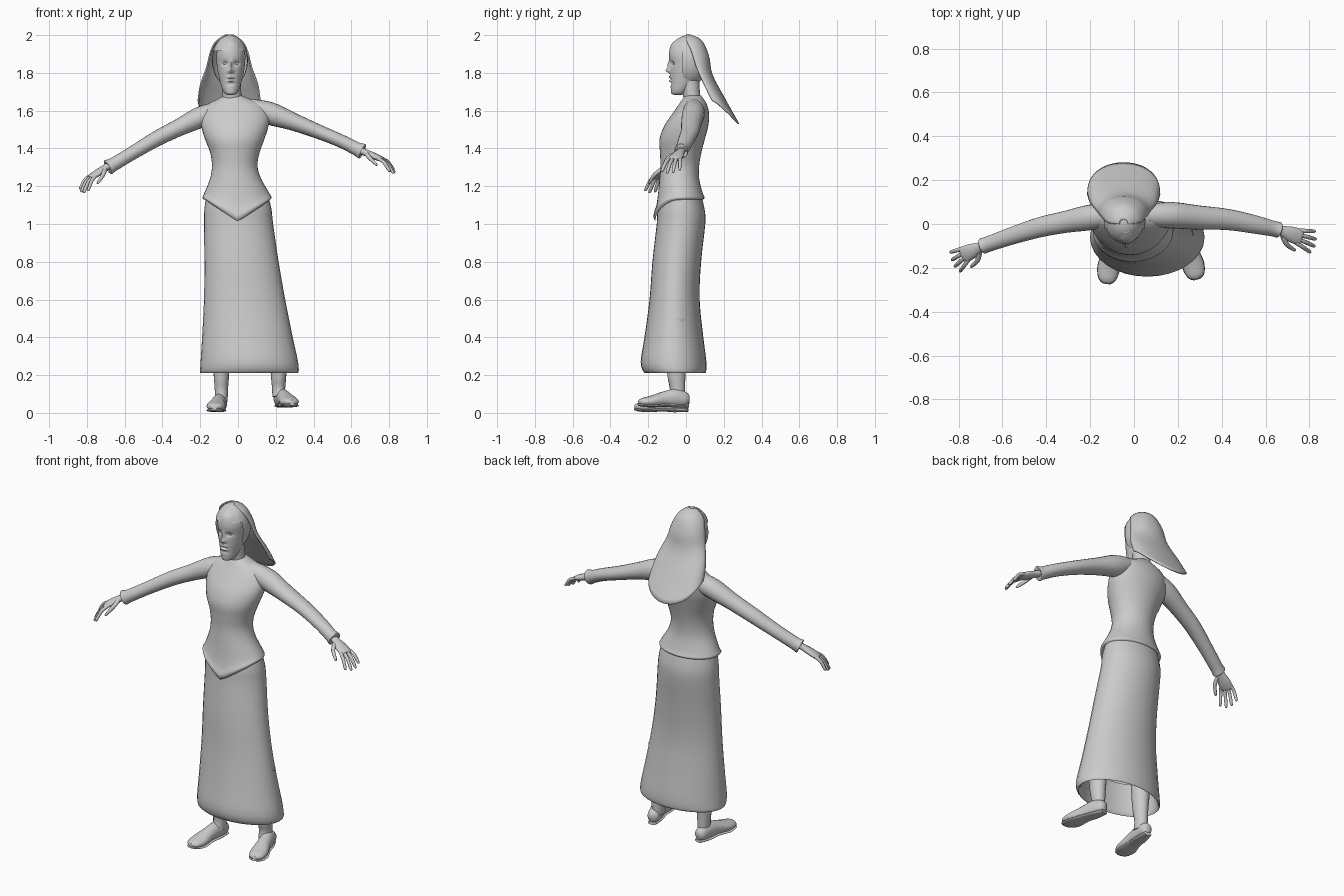
import bpy, bmesh, math
from mathutils import Vector as V

if "Cube" in bpy.data.objects:
    bpy.data.objects.remove(bpy.data.objects["Cube"])

grey = bpy.data.materials.new("light_grey")
grey.diffuse_color = (0.6, 0.6, 0.6, 1)
grey.use_nodes = True
grey.node_tree.nodes["Principled BSDF"].inputs["Base Color"].default_value = grey.diffuse_color


def finish(name, bm, angle=50):
    bmesh.ops.recalc_face_normals(bm, faces=bm.faces)
    me = bpy.data.meshes.new(name)
    bm.to_mesh(me)
    bm.free()
    me.materials.append(grey)
    ob = bpy.data.objects.new(name, me)
    bpy.context.collection.objects.link(ob)
    bpy.ops.object.select_all(action='DESELECT')
    ob.select_set(True)
    bpy.context.view_layer.objects.active = ob
    bpy.ops.object.shade_smooth_by_angle(angle=math.radians(angle))
    return ob


def smooth_path(keys, sub):
    """Catmull-Rom interpolation through tuples of vectors."""
    out = []
    for i in range(len(keys) - 1):
        q = [keys[max(i - 1, 0)], keys[i], keys[i + 1], keys[min(i + 2, len(keys) - 1)]]
        for s in range(sub):
            t = s / sub
            out.append(tuple(0.5 * (2 * b + (c - a) * t + (2 * a - 5 * b + 4 * c - d) * t * t
                                    + (3 * b - a - 3 * c + d) * t ** 3)
                             for a, b, c, d in zip(*q)))
    return out + [keys[-1]]


def loft(name, keys, n=24, sub=4, caps=(True, True), warp=None):
    """Skin ellipses given as (centre, half axis, half axis)."""
    bm = bmesh.new()
    rows = []
    for c, u, v in smooth_path(keys, sub):
        row = []
        for k in range(n):
            a = 2 * math.pi * k / n
            p = c + u * math.cos(a) + v * math.sin(a)
            row.append(bm.verts.new(warp(p) if warp else p))
        rows.append(row)
    for a, b in zip(rows, rows[1:]):
        for k in range(n):
            bm.faces.new((a[k], a[(k + 1) % n], b[(k + 1) % n], b[k]))
    for flag, row in zip(caps, (rows[0], rows[-1])):
        if flag:
            bm.faces.new(row)
    return finish(name, bm)


def level(z, x0, x1, y0, y1):
    """Horizontal ellipse from its extents."""
    return (V(((x0 + x1) / 2, (y0 + y1) / 2, z)), V(((x1 - x0) / 2, 0, 0)), V((0, (y1 - y0) / 2, 0)))


def tube(name, pts, side, n=16, sub=4, caps=(True, True)):
    """Limb along (point, half width, half height); side is the width direction."""
    ps = [V(p[0]) for p in pts]
    keys = []
    for i, (p, w, h) in enumerate(pts):
        t = (ps[min(i + 1, len(ps) - 1)] - ps[max(i - 1, 0)]).normalized()
        s = V(side)
        s = (s - t * s.dot(t)).normalized()
        keys.append((ps[i], s * w, t.cross(s) * h))
    return loft(name, keys, n, sub, caps)


# Skirt: open cone with a rolled hem, slightly higher on one side
def hem_tilt(p):
    k = max(0, 1 - p.z / 0.5)
    return V((p.x, p.y, p.z + k * 0.08 * (p.x - 0.06)))


loft("skirt", [level(*r) for r in [
    (1.17, -.165, .155, -.13, .075), (1.08, -.178, .177, -.15, .098), (1.0, -.18, .186, -.155, .102),
    (.8, -.178, .215, -.178, .08), (.6, -.18, .25, -.193, .072), (.4, -.19, .29, -.22, .092),
    (.27, -.198, .318, -.24, .108), (.215, -.2, .32, -.222, .105), (.235, -.185, .3, -.205, .09),
    (.4, -.17, .27, -.195, .075)]],
    32, 3, (False, False))


# Bodice: hem dips to a point at the front
def hem_point(p):
    if p.z < 1.2:
        k = (1.2 - p.z) / 0.06
        front = max(0, -p.y / 0.16)
        p = V((p.x, p.y - .012 * k * front, p.z - 0.1 * k * min(1, front * 1.6) * max(0, 1 - abs(p.x) / 0.18)))
    return p


loft("bodice", [level(*r) for r in [
    (1.13, -.18, .17, -.15, .09), (1.14, -.188, .178, -.16, .098), (1.165, -.178, .166, -.148, .088),
    (1.24, -.148, .122, -.14, .07), (1.31, -.138, .103, -.135, .07), (1.38, -.148, .115, -.138, .082),
    (1.45, -.175, .14, -.14, .1), (1.52, -.195, .162, -.115, .118), (1.58, -.195, .165, -.075, .122),
    (1.63, -.165, .135, -.04, .112), (1.66, -.11, .07, -.02, .095), (1.68, -.075, .02, -.005, .08)]],
    36, 4, (False, True), hem_point)

# Neck
loft("neck", [level(*r) for r in [(1.6, -.1, .03, -.01, .09), (1.68, -.082, .018, -.015, .075),
                                  (1.78, -.085, .015, -.04, .07)]])

# Head with brow, nose, eye sockets, lips and chin raised on the front
HX = -.038


def face_shape(p):
    if p.y > -.02:
        return p
    dx, z = p.x - HX, p.z

    def bump(cx, cz, rx, rz):
        return math.exp(-((abs(dx) - cx) / rx) ** 2 - ((z - cz) / rz) ** 2)
    y = p.y
    y -= .022 * bump(0, 1.812, .011, .012) + .014 * bump(0, 1.84, .008, .022)
    y -= .006 * bump(.012, 1.808, .007, .008)
    y += .013 * bump(.03, 1.85, .015, .011)
    y -= .009 * bump(0, 1.778, .02, .006) + .009 * bump(0, 1.758, .017, .006)
    y += .008 * bump(0, 1.767, .018, .004) + .005 * bump(0, 1.742, .025, .007)
    return V((p.x, y, z))


loft("head", [level(z, HX - w, HX + w, a, b) for z, w, a, b in [
    (1.683, .012, -.06, -.03), (1.69, .03, -.076, .0), (1.71, .043, -.08, .02), (1.75, .056, -.082, .06),
    (1.80, .068, -.084, .09), (1.85, .075, -.085, .1), (1.90, .076, -.09, .1), (1.95, .062, -.078, .09),
    (1.985, .03, -.04, .05)]], 72, 8, (True, True), face_shape)

# Eyes
for s, nm in ((-1, "right_eye"), (1, "left_eye")):
    bm = bmesh.new()
    bmesh.ops.create_uvsphere(bm, u_segments=16, v_segments=10, radius=1)
    for v in bm.verts:
        v.co = V((HX + s * .03 + v.co.x * .013, -.059 + v.co.y * .011, 1.85 + v.co.z * .008))
    finish(nm, bm)

# Close cap, open around the face
bm = bmesh.new()
bmesh.ops.create_uvsphere(bm, u_segments=40, v_segments=32, radius=1)
for v in bm.verts:
    v.co = V((-.043 + v.co.x * .095, .012 + v.co.y * .108, 1.865 + v.co.z * .135))
gone = [f for f in bm.faces if f.calc_center_median().z < 1.915 and f.calc_center_median().y < -.015]
bmesh.ops.delete(bm, geom=gone, context='FACES')
finish("cap", bm)

# Veil: flaring sheet hanging down the back; rows of
# (side z, back z, half width, side y, back y)
bm = bmesh.new()
rows = []
profile = [tuple(V((x,)*3) for x in r) for r in [
    (2.0, 2.0, .02, .0, .02), (1.965, 1.97, .07, .005, .08), (1.91, 1.89, .098, .03, .118),
    (1.83, 1.79, .118, .055, .137), (1.74, 1.66, .15, .095, .205), (1.655, 1.53, .163, .135, .278)]]
for r in smooth_path(profile, 4):
    zs, zb, w, ys, yb = (q.x for q in r)
    row = []
    for k in range(25):
        a = math.pi * k / 24
        s = math.sin(a)
        row.append(bm.verts.new((-.047 - w * math.cos(a), ys + (yb - ys) * s ** .8, zs + (zb - zs) * s)))
    rows.append(row)
for a, b in zip(rows, rows[1:]):
    for k in range(24):
        bm.faces.new((a[k], a[k + 1], b[k + 1], b[k]))
veil = finish("veil", bm)
m = veil.modifiers.new("thickness", 'SOLIDIFY')
m.thickness = .008
m.offset = 0


# Sleeves and hands
def hand(tag, wrist, knuckle, tip, side):
    W, K, T, S = V(wrist), V(knuckle), V(tip), V(side).normalized()
    fwd = (K - W).normalized()
    tube(tag + "_palm", [(W - fwd * .05, .022, .02), (W + fwd * .01, .022, .018),
                         (W.lerp(K, .6), .035, .018), (K, .037, .014), (K + fwd * .012, .03, .008)], S)
    for i, ln in enumerate((.88, 1.0, .95, .78)):
        off = .028 - .0187 * i
        a = K + S * off - fwd * .01
        d = (T - K) * ln + S * off * .75
        mid = a + d * .5 + V((0, 0, .014))
        tube(f"{tag}_finger_{i + 1}", [(a, .010, .010), (mid, .0095, .0095), (a + d * .9, .008, .008),
                                       (a + d, .003, .003)], S, 10, 3)
    b = W.lerp(K, .3) + S * .02
    tube(tag + "_thumb", [(b, .013, .012), (b + S * .03 + fwd * .03 - V((0, 0, .012)), .011, .011),
                          (b + S * .042 + fwd * .07 - V((0, 0, .03)), .008, .008),
                          (b + S * .043 + fwd * .08 - V((0, 0, .035)), .003, .003)], fwd, 10, 3)


front = (0, -1, 0)
tube("right_sleeve", [((-.1, .045, 1.60), .05, .05), ((-.2, .03, 1.565), .058, .056),
                      ((-.31, .01, 1.512), .05, .046), ((-.43, -.015, 1.452), .046, .041),
                      ((-.56, -.055, 1.375), .04, .036), ((-.66, -.09, 1.315), .036, .036),
                      ((-.69, -.1, 1.3), .036, .038), ((-.675, -.095, 1.307), .027, .027)], front, 20)
tube("left_sleeve", [((.06, .04, 1.62), .05, .045), ((.17, .04, 1.585), .06, .06),
                     ((.29, .03, 1.542), .055, .047), ((.43, .02, 1.487), .048, .038),
                     ((.55, -.002, 1.437), .042, .035), ((.63, -.02, 1.397), .036, .036),
                     ((.66, -.027, 1.384), .036, .038), ((.645, -.024, 1.39), .027, .027)], front, 20)
hand("right_hand", (-.69, -.1, 1.305), (-.775, -.14, 1.25), (-.835, -.185, 1.16), (.51, -.86, 0))
hand("left_hand", (.655, -.025, 1.386), (.755, -.06, 1.345), (.84, -.09, 1.265), (-.3, -.95, 0))

# Legs and shoes
for tag, ax, tx, lift, ty in (("right", -.088, -.125, 0, -.27), ("left", .215, .287, .025, -.25)):
    tube(tag + "_leg", [((ax, -.05, .5), .055, .06), ((ax, -.05, .3), .048, .055),
                        ((ax, -.05, .19), .04, .047), ((ax, -.045, .12 + lift / 2), .035, .04),
                        ((ax, -.05, .06 + lift), .033, .045)], (1, 0, 0), 20)

    def at(f, z):
        return (ax + (tx - ax) * f, .015 + (ty - .015) * f, z + lift)
    tube(tag + "_shoe", [(at(0, .045), .015, .02), (at(.06, .047), .032, .037), (at(.25, .053), .037, .05),
                         (at(.5, .048), .04, .04), (at(.75, .036), .05, .03), (at(.93, .033), .04, .021),
                         (at(1, .033), .018, .01)], (1, 0, 0), 20)
    # Sole plate with a low heel
    tube(tag + "_sole", [(at(.02, .014), .025, .01), (at(.25, .014), .037, .01), (at(.5, .016), .04, .009),
                         (at(.75, .012), .052, .008), (at(.94, .016), .04, .008), (at(1.01, .02), .018, .005)],
         (1, 0, 0), 16)
